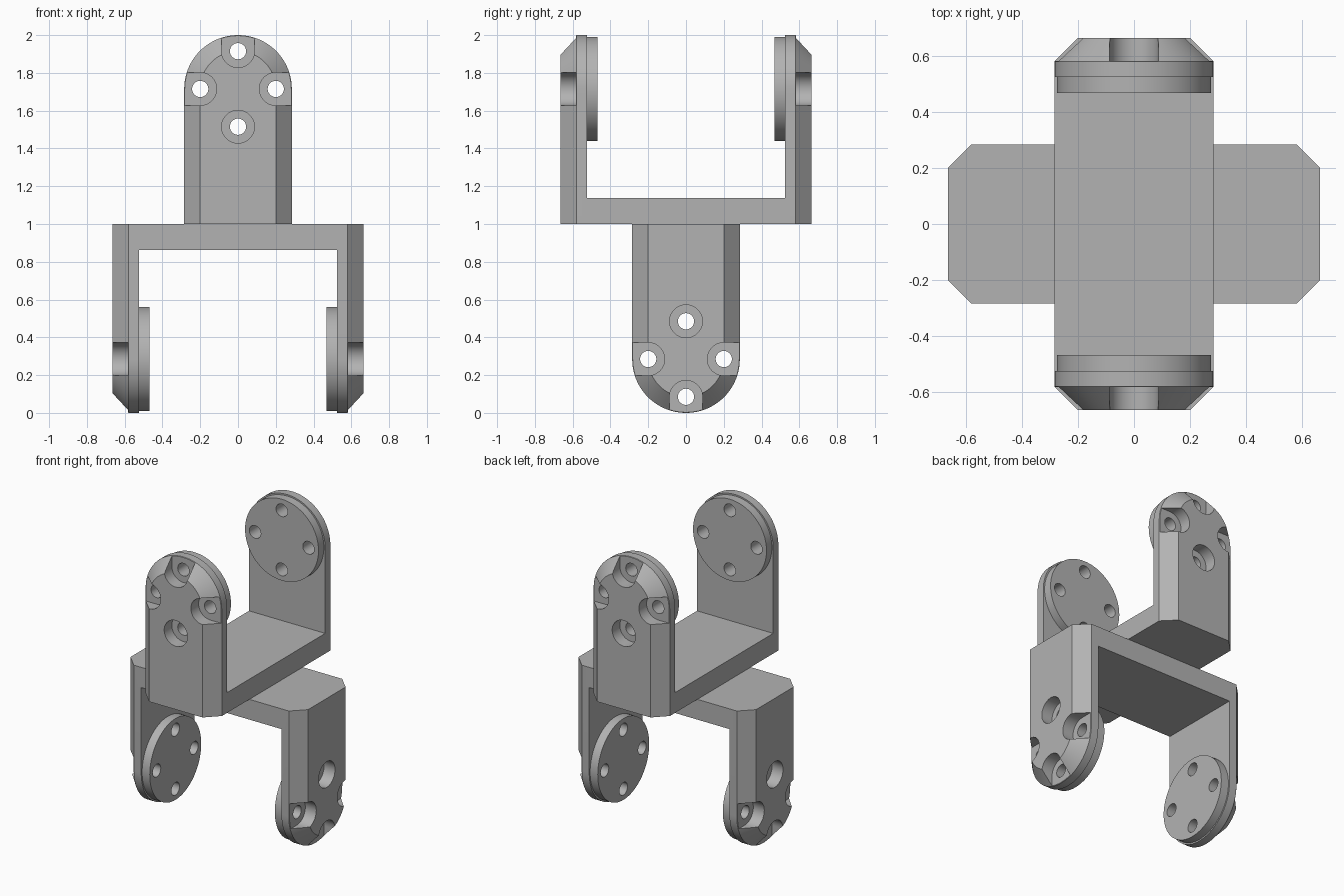
import bpy, bmesh
from math import pi, sin, cos, radians

cube = bpy.data.objects.get("Cube")
if cube:
    bpy.data.objects.remove(cube)

HALF, INNER = 0.285, 0.2          # arm half width, half width of its outer face
IN_Y, MID_Y, OUT_Y = 0.525, 0.58, 0.665
PIVOT = 0.715                     # height of the pivot above the base plane

metal = bpy.data.materials.new("light grey metal")
grey = (0.45, 0.45, 0.45, 1)
metal.diffuse_color = grey
metal.use_nodes = True
metal.node_tree.nodes["Principled BSDF"].inputs["Base Color"].default_value = grey


def finish(name, bm):
    bmesh.ops.recalc_face_normals(bm, faces=bm.faces)
    mesh = bpy.data.meshes.new(name)
    bm.to_mesh(mesh)
    bm.free()
    mesh.materials.append(metal)
    obj = bpy.data.objects.new(name, mesh)
    bpy.context.collection.objects.link(obj)
    return obj


def box(name, x, y, z):
    bm = bmesh.new()
    bmesh.ops.create_cube(bm, size=1)
    for v in bm.verts:
        v.co = [lo + (c + 0.5) * (hi - lo) for c, (lo, hi) in zip(v.co, (x, y, z))]
    return finish(name, bm)


def loft(name, rings):
    """Close a solid through matching rings of points."""
    bm = bmesh.new()
    loops = [[bm.verts.new(p) for p in ring] for ring in rings]
    n = len(loops[0])
    for a, b in zip(loops, loops[1:]):
        for i in range(n):
            j = (i + 1) % n
            bm.faces.new((a[i], a[j], b[j], b[i]))
    bm.faces.new(loops[0])
    bm.faces.new(loops[-1][::-1])
    return finish(name, bm)


def disc(name, x, z, r, y0, y1, n=48):
    return loft(name, [[(x + r * cos(2 * pi * i / n), y, z + r * sin(2 * pi * i / n))
                        for i in range(n)] for y in (y0, y1)])


def arm_outline(r, y):
    arc = [(r * cos(pi * i / 40), y, PIVOT + r * sin(pi * i / 40)) for i in range(41)]
    return [(r, y, 0)] + arc + [(-r, y, 0)]


def slot(name, x, z, side, r, y0, y1):
    """Counterbore that opens outwards in direction side."""
    dx, dz = side
    start = -pi / 2 if not dx else (0 if dx < 0 else pi)
    if dz:
        start = -pi / 2
    pts = []
    for i in range(25):
        a = start - pi / 2 + pi * i / 24
        pts.append((x + r * cos(a), z + r * sin(a)))
    for px, pz in (pts[-1], pts[0]):
        pts.append((px + 0.2 * dx, pz + 0.2 * dz))
    return loft(name, [[(px, y, pz) for px, pz in pts] for y in (y0, y1)])


def combine(target, others, operation):
    for o in others:
        mod = target.modifiers.new(operation.lower(), 'BOOLEAN')
        mod.operation, mod.solver, mod.object = operation, 'EXACT', o
    deps = bpy.context.evaluated_depsgraph_get()
    target.data = bpy.data.meshes.new_from_object(target.evaluated_get(deps))
    target.modifiers.clear()
    for o in others:
        bpy.data.objects.remove(o)


# Fork: base plate, two chamfered round-ended arms, two pivot discs
fork = box("upper_fork", (-HALF, HALF), (-0.55, 0.55), (0, 0.137))
solids, cuts = [], []
for s in (-1, 1):
    solids.append(loft("arm", [arm_outline(HALF, s * IN_Y), arm_outline(HALF, s * MID_Y),
                               arm_outline(INNER, s * OUT_Y)]))
    solids.append(disc("pivot_disc", 0, PIVOT, 0.275, s * 0.468, s * 0.54, 80))
    # Four screw holes with counterbores; three open through the rim
    for dx, dz in ((1, 0), (-1, 0), (0, 1), (0, -1)):
        x, z = 0.2 * dx, PIVOT + 0.2 * dz
        cuts.append(disc("screw_hole", x, z, 0.043, s * 0.4, s * 0.7, 32))
        if dz < 0:
            cuts.append(disc("counterbore", x, z, 0.087, s * 0.583, s * 0.7))
        else:
            cuts.append(slot("counterbore", x, z, (dx, dz), 0.087, s * 0.583, s * 0.7))
combine(fork, solids, 'UNION')
combine(fork, cuts, 'DIFFERENCE')

bpy.ops.object.select_all(action='DESELECT')
fork.select_set(True)
bpy.context.view_layer.objects.active = fork
bpy.ops.object.shade_smooth_by_angle(angle=radians(25))
fork.location.z = 1

# Lower fork: the same part, upside down and turned a quarter
lower = bpy.data.objects.new("lower_fork", fork.data)
bpy.context.collection.objects.link(lower)
lower.location.z = 1
lower.rotation_euler = (pi, 0, pi / 2)
